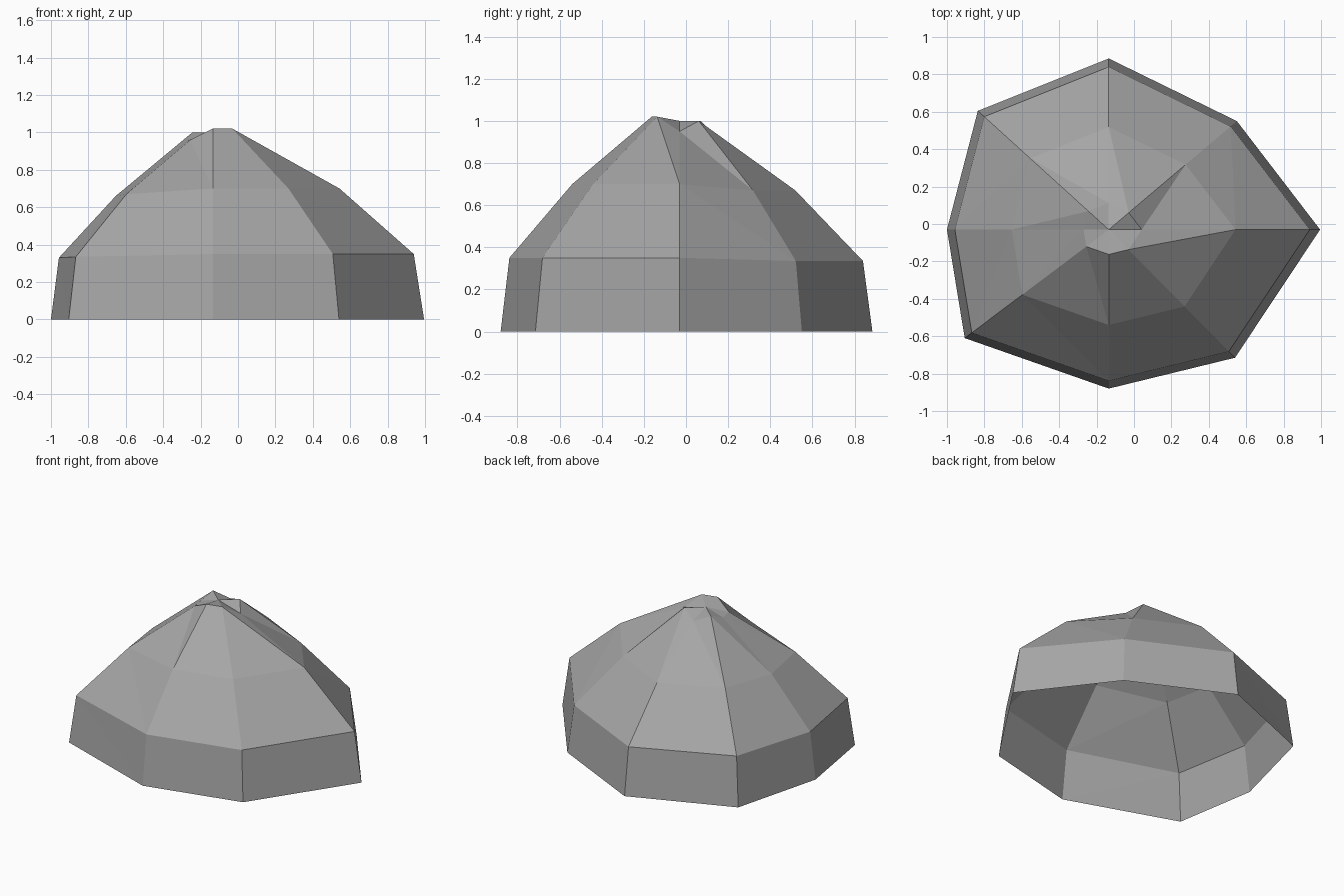
import bpy
import bmesh

if "Cube" in bpy.data.objects:
    bpy.data.objects.remove(bpy.data.objects["Cube"])

grey = bpy.data.materials.new("rock grey")
grey.diffuse_color = (0.38, 0.38, 0.38, 1)
grey.use_nodes = True
grey.node_tree.nodes["Principled BSDF"].inputs["Base Color"].default_value = grey.diffuse_color

# Spokes of the dome: base offset from the hub, then heights of the three upper rings
HUB = (-0.135, -0.03)
SPOKES = [
    (1.13, 0.0, 0.35, 0.70, 0.95),
    (0.685, 0.58, 0.335, 0.67, 1.00),
    (0.0, 0.915, 0.335, 0.67, 0.955),
    (-0.70, 0.635, 0.345, 0.68, 1.00),
    (-0.865, 0.0, 0.33, 0.66, 0.96),
    (-0.77, -0.58, 0.335, 0.67, 0.96),
    (0.0, -0.85, 0.35, 0.70, 1.02),
    (0.675, -0.685, 0.35, 0.70, 1.02),
]
RING_SCALE = [1.0, 0.951, 0.60, 0.156]

bm = bmesh.new()

# Rings from the open base up to the crown
rings = []
for level, scale in enumerate(RING_SCALE):
    ring = []
    for dx, dy, *heights in SPOKES:
        z = ([0.0] + heights)[level]
        ring.append(bm.verts.new((HUB[0] + dx * scale, HUB[1] + dy * scale, z)))
    rings.append(ring)

# Triangulated walls between neighbouring rings
n = len(SPOKES)
for low, high in zip(rings, rings[1:]):
    for i in range(n):
        j = (i + 1) % n
        bm.faces.new((low[i], low[j], high[i]))
        bm.faces.new((low[j], high[j], high[i]))

# Uneven cap fanned to the hub
tip = bm.verts.new((*HUB, 1.0))
for i in range(n):
    bm.faces.new((rings[-1][i], rings[-1][(i + 1) % n], tip))

mesh = bpy.data.meshes.new("dome_rock")
bm.to_mesh(mesh)
bm.free()
mesh.materials.append(grey)
rock = bpy.data.objects.new("dome_rock", mesh)
bpy.context.collection.objects.link(rock)
